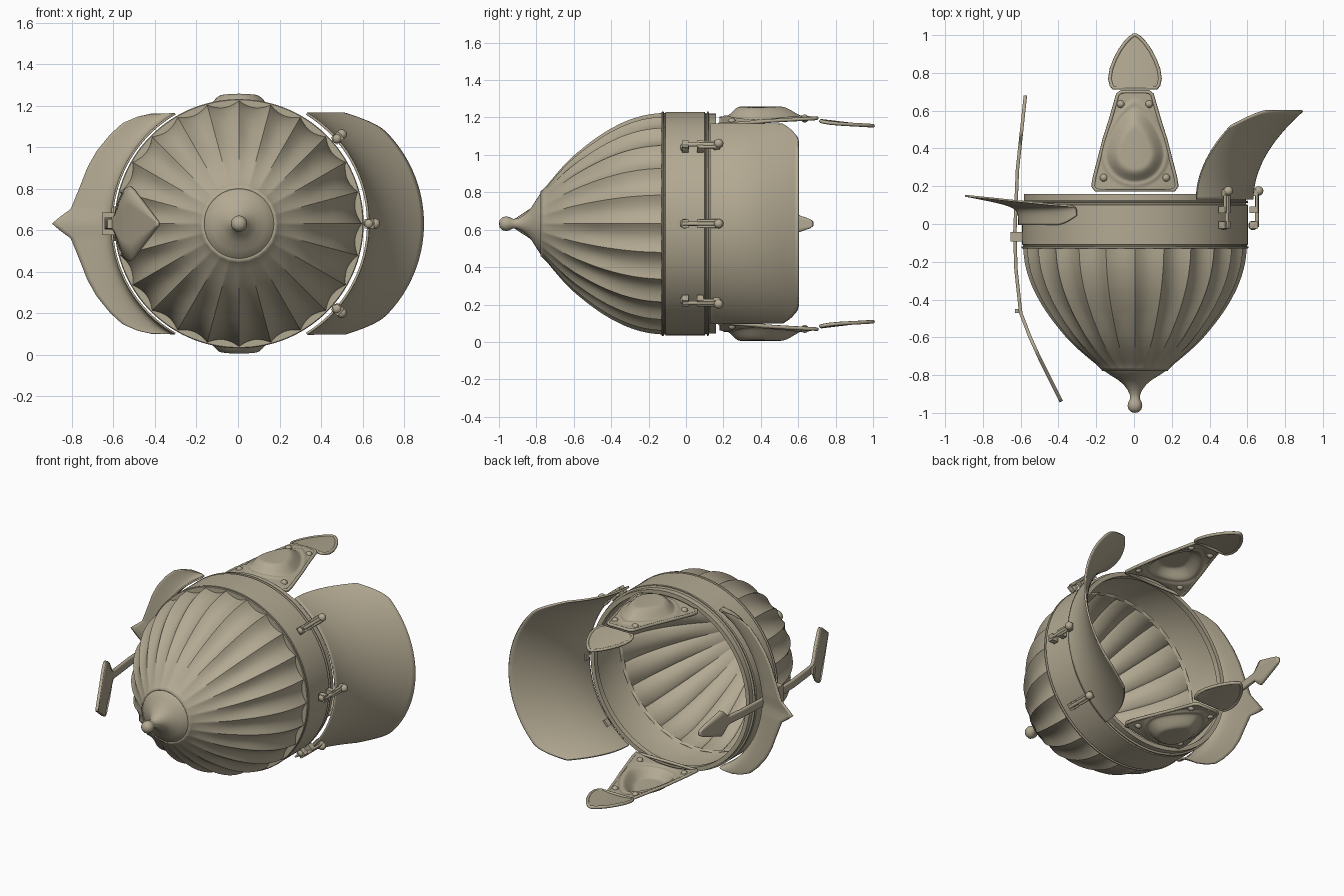
import bpy, bmesh
from math import sin, cos, pi, sqrt, radians, hypot
from mathutils import Matrix, Vector

cube = bpy.data.objects.get("Cube")
if cube:
    bpy.data.objects.remove(cube)

CENTRE = Vector((0.005, 0, 0.632))
tan = bpy.data.materials.new("tan metal")
tan.use_nodes = True
tan.diffuse_color = (0.45, 0.40, 0.29, 1)
tan.node_tree.nodes["Principled BSDF"].inputs["Base Color"].default_value = tan.diffuse_color


def finish(name, bm, thick=0, angle=40):
    """Turn a bmesh, modelled around the helmet axis, into a shaded object."""
    bmesh.ops.recalc_face_normals(bm, faces=bm.faces)
    mesh = bpy.data.meshes.new(name)
    bm.to_mesh(mesh)
    bm.free()
    mesh.materials.append(tan)
    ob = bpy.data.objects.new(name, mesh)
    bpy.context.collection.objects.link(ob)
    ob.location = CENTRE
    if thick:
        mod = ob.modifiers.new("thickness", "SOLIDIFY")
        mod.thickness, mod.offset = thick, 0
    bpy.ops.object.select_all(action="DESELECT")
    ob.select_set(True)
    bpy.context.view_layer.objects.active = ob
    bpy.ops.object.shade_smooth_by_angle(angle=radians(angle))
    return ob


def grid(name, nu, nv, fn, thick=0, wrap_u=False, wrap_v=False, angle=40):
    """Surface from fn(u, v), with u and v running from 0 to 1."""
    bm = bmesh.new()
    cu, cv = nu + (not wrap_u), nv + (not wrap_v)
    rows = [[bm.verts.new(fn(i / nu, j / nv)) for j in range(cv)] for i in range(cu)]
    for i in range(nu):
        for j in range(nv):
            k, m = (i + 1) % cu, (j + 1) % cv
            bm.faces.new((rows[i][j], rows[k][j], rows[k][m], rows[i][m]))
    bmesh.ops.remove_doubles(bm, verts=bm.verts, dist=1e-5)
    return finish(name, bm, thick, angle)


def lerp_table(table, x):
    for (a, p), (b, q) in zip(table, table[1:]):
        if x <= b:
            return p + (q - p) * max(0, x - a) / (b - a)
    return table[-1][1]


def lathe(name, profile, segs, closed=False, thick=0):
    """Spin (radius, y) points around the y axis."""
    n = len(profile) if closed else len(profile) - 1

    def point(u, v):
        r, y = profile[round(v * n)]
        return r * sin(2 * pi * u), y, r * cos(2 * pi * u)
    return grid(name, segs, n, point, thick, True, closed)


def box(bm, c, s):
    bmesh.ops.create_cube(bm, size=1, matrix=Matrix.Translation(c) @ Matrix.Diagonal((*s, 1)))


def ball(bm, c, r):
    bmesh.ops.create_uvsphere(bm, u_segments=16, v_segments=10, radius=r, matrix=Matrix.Translation(c))


def rod(bm, c, r, length):
    bmesh.ops.create_cone(bm, cap_ends=True, segments=14, radius1=r, radius2=r, depth=length,
                          matrix=Matrix.Translation(c) @ Matrix.Rotation(pi / 2, 4, "X"))


# Fluted bowl: sharp ribs with hollows between them
BOWL = [(-0.775, 0.155), (-0.70, 0.25), (-0.62, 0.34), (-0.53, 0.415), (-0.46, 0.467), (-0.38, 0.515),
        (-0.30, 0.552), (-0.21, 0.578), (-0.11, 0.588)]


def bowl_point(u, v):
    y = -0.775 + 0.665 * v
    r = sum(lerp_table(BOWL, y + d) for d in (-0.03, 0, 0.03)) / 3
    hollow = abs(sin(12 * 2 * pi * u)) ** 0.8
    r -= 0.028 * min(1, v / 0.45) * hollow
    return r * sin(2 * pi * u), y, r * cos(2 * pi * u)


grid("fluted_bowl", 288, 36, bowl_point, 0.012, wrap_u=True)

# Finial cap and knob
lathe("finial", [(0.178, -0.762), (0.172, -0.772), (0.13, -0.80), (0.09, -0.825), (0.06, -0.85), (0.038, -0.88),
                 (0.027, -0.905), (0.026, -0.925), (0.036, -0.945), (0.039, -0.963), (0.034, -0.982),
                 (0.02, -0.996), (0, -1)], 48)

# Brow band with a beaded front edge and a stepped rear lip
lathe("brow_band", [(0.555, -0.13), (0.596, -0.13), (0.600, -0.126), (0.600, -0.120), (0.590, -0.117),
                    (0.590, -0.112), (0.598, -0.109), (0.598, 0.100), (0.589, 0.104), (0.589, 0.110),
                    (0.599, 0.113), (0.599, 0.120), (0.588, 0.124), (0.588, 0.160), (0.560, 0.160),
                    (0.560, 0.125), (0.568, 0.118), (0.568, -0.1)], 120, closed=True)

# Neck guard flaring outwards
HALF = 0.53


def guard_point(u, v):
    z = HALF * sin(pi * (u - 0.5))
    end = 0.6 - 0.08 * max(0, (abs(z) - 0.44) / 0.09) ** 2
    y = 0.13 + (end - 0.13) * v
    return sqrt(0.622 ** 2 - z * z) + 0.265 * ((y - 0.13) / 0.47) ** 2, y, z


grid("neck_guard", 64, 28, guard_point, 0.012)

# Peak: a collar that sweeps out into a pointed brim
BRIM = [(0, 0.9), (0.03, 0.865), (0.07, 0.81), (0.18, 0.765), (0.27, 0.73), (0.35, 0.685), (0.43, 0.62),
        (0.485, 0.56), (0.515, 0.49), (0.53, 0.42)]


def peak_point(u, v):
    z = HALF * sin(pi * (u - 0.5))
    inner, outer = sqrt(0.613 ** 2 - z * z), lerp_table(BRIM, abs(z))
    low = 0.05 * max(0, (abs(z) - 0.45) / 0.08) ** 2 - 0.005
    start = Vector((-inner, low, z))
    bend = Vector((-inner, 0.095, z))
    tip = Vector((-outer, 0.1 + 0.05 * (outer - 0.42) / 0.48, z))
    w = 1 - v
    return w ** 3 * start + 3 * v * w * bend + v ** 3 * tip


grid("peak", 96, 24, peak_point, 0.01)

# Nasal bar: curved strip with a broad pad in front and a pointed end behind
PATH = [(-0.94, -0.39), (-0.71, -0.505), (-0.6, -0.555), (-0.47, -0.605), (-0.24, -0.63), (-0.05, -0.636),
        (0.29, -0.622), (0.68, -0.58)]
WIDTH = [(-0.94, 0.008), (-0.70, 0.165), (-0.67, 0.178), (-0.63, 0.172), (-0.56, 0.12), (-0.50, 0.04),
         (-0.47, 0.026), (0.42, 0.026), (0.48, 0.085), (0.60, 0.047), (0.67, 0.022), (0.68, 0.012)]


def nasal_point(u, v):
    y = -0.94 + 1.62 * v
    return lerp_table(PATH, y), y, (2 * u - 1) * lerp_table(WIDTH, y)


grid("nasal_bar", 4, 108, nasal_point, 0.018)

# Bracket and stop that hold the nasal bar
bm = bmesh.new()
for side in (-1, 1):
    box(bm, (-0.617, -0.068, side * 0.042), (0.064, 0.05, 0.026))
box(bm, (-0.653, -0.068, 0), (0.014, 0.05, 0.11))
box(bm, (-0.606, -0.068, 0), (0.016, 0.05, 0.11))
box(bm, (-0.617, -0.46, 0), (0.035, 0.022, 0.045))
finish("nasal_bracket", bm)

# Cheek pieces, one on each side
PLATE = [(0.18, 0.215), (0.20, 0.230), (0.25, 0.222), (0.35, 0.195), (0.45, 0.168), (0.55, 0.135),
         (0.65, 0.105), (0.685, 0.095), (0.70, 0.075)]
TAB = [(0.72, 0.118), (0.735, 0.130), (0.77, 0.138), (0.82, 0.130), (0.87, 0.110), (0.92, 0.083),
       (0.96, 0.053), (0.985, 0.028), (1.0, 0.006)]


def plate_height(x, y):
    dy = y - 0.37
    rho = hypot(x / 0.165, dy / 0.16) if dy < 0 else ((abs(x) / 0.165) ** 1.5 + (dy / 0.27) ** 1.5) ** (2 / 3)
    t = min(1, max(0, (1 - rho) / 0.5))
    lip = 0.008 * max(0, 1 - abs(rho - 1) / 0.1)
    return 0.567 - 0.8 * x * x + 0.054 * t * t * (3 - 2 * t) + lip


def tab_height(x, y):
    return 0.555 - 0.12 * (y - 0.72) - 0.7 * x * x


def cheek_part(name, table, height, side):
    y0, y1 = table[0][0], table[-1][0]

    def surface(u, v):
        y = y0 + (y1 - y0) * v
        x = (2 * u - 1) * lerp_table(table, y)
        return x, y, side * height(x, y)
    grid(name, 56, 56, surface, 0.01)
    # Rolled rim following the outline
    outline = [(w, y) for y, w in table] + [(-w, y) for y, w in reversed(table)]
    curve = bpy.data.curves.new(name + "_rim", "CURVE")
    curve.dimensions = "3D"
    curve.bevel_depth, curve.bevel_resolution = 0.010, 2
    spline = curve.splines.new("POLY")
    spline.points.add(len(outline) - 1)
    spline.use_cyclic_u = True
    for p, (x, y) in zip(spline.points, outline):
        x *= 0.96
        p.co = (x, y, side * (height(x, y) + 0.002), 1)
    curve.materials.append(tan)
    rim = bpy.data.objects.new(name + "_rim", curve)
    rim.location = CENTRE
    bpy.context.collection.objects.link(rim)


for label, side in (("left", 1), ("right", -1)):
    cheek_part(label + "_cheek_plate", PLATE, plate_height, side)
    cheek_part(label + "_cheek_tab", TAB, tab_height, side)
    bm = bmesh.new()
    for x, y in ((0.075, 0.635), (-0.075, 0.635), (0.165, 0.245), (-0.165, 0.245)):
        ball(bm, (x, y, side * plate_height(x, y)), 0.021)
    finish(label + "_cheek_rivets", bm)

# Hinges joining the neck guard to the band
for label, turn in (("upper", 41), ("middle", 0), ("lower", -41)):
    bm = bmesh.new()
    ball(bm, (0.625, -0.008, 0), 0.025)
    ball(bm, (0.655, 0.175, 0), 0.025)
    rod(bm, (0.645, 0.085, 0), 0.011, 0.2)
    for y in (-0.005, 0.075, 0.165):
        box(bm, (0.628, y, 0), (0.045, 0.035, 0.045))
    for z in (-0.016, 0.016):
        rod(bm, (0.645, 0.12, z), 0.008, 0.1)
    hinge = finish(label + "_hinge", bm)
    hinge.rotation_euler.y = -radians(turn)
